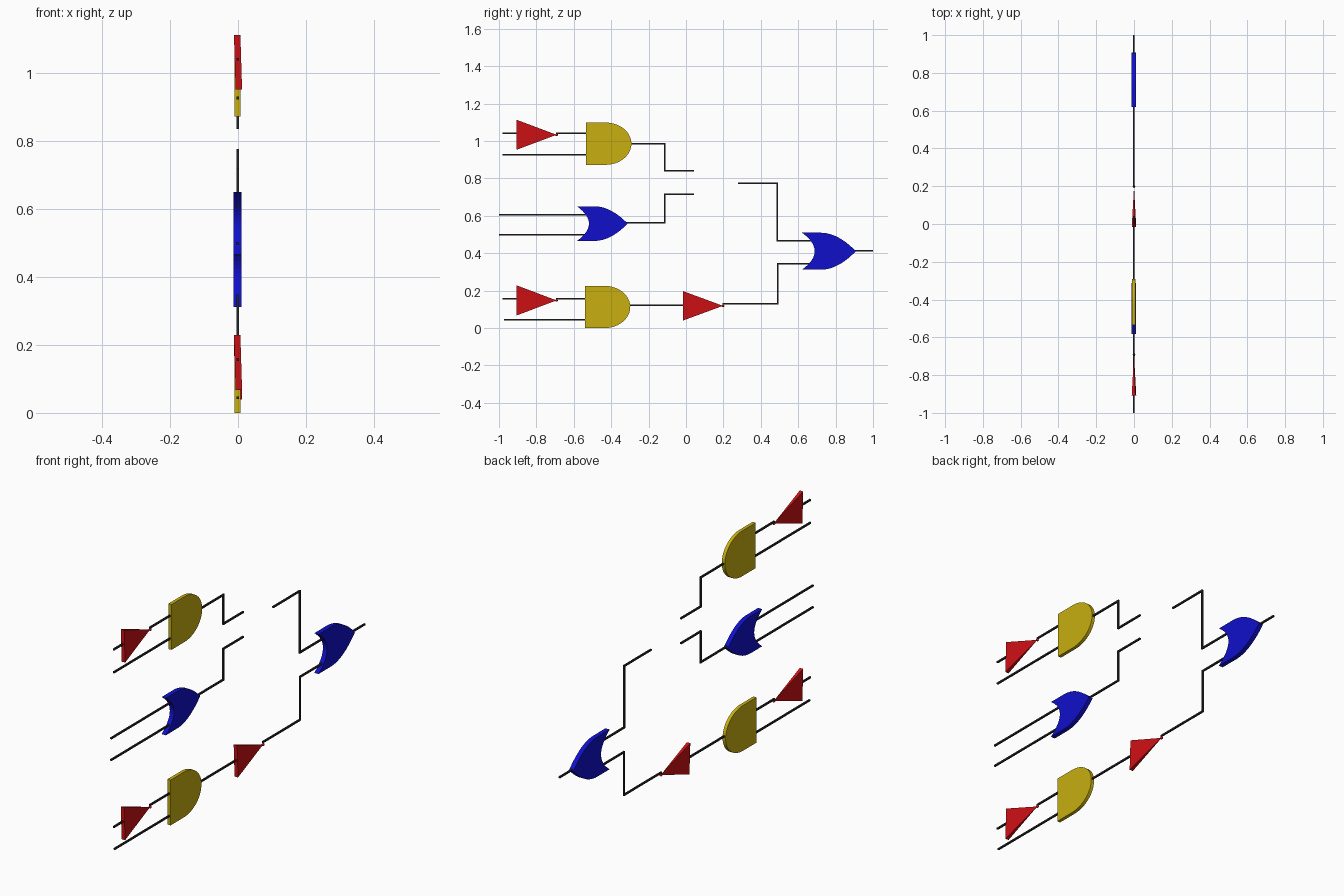
import bpy, bmesh, math
from mathutils import Vector

if "Cube" in bpy.data.objects:
    bpy.data.objects.remove(bpy.data.objects["Cube"])


def material(name, rgb):
    m = bpy.data.materials.new(name)
    m.diffuse_color = (*rgb, 1)
    m.use_nodes = True
    m.node_tree.nodes["Principled BSDF"].inputs["Base Color"].default_value = m.diffuse_color
    return m


RED = material("red", (0.6, 0.005, 0.007))
YELLOW = material("yellow", (0.58, 0.43, 0.005))
BLUE = material("blue", (0.005, 0.005, 0.6))
BLACK = material("black", (0.02, 0.02, 0.02))


def finish(bm, name, mat):
    bmesh.ops.recalc_face_normals(bm, faces=bm.faces)
    me = bpy.data.meshes.new(name)
    bm.to_mesh(me)
    bm.free()
    me.materials.append(mat)
    ob = bpy.data.objects.new(name, me)
    bpy.context.collection.objects.link(ob)
    return ob


def plate(name, outline, x0, x1, mat):
    """Extrude a (y, z) outline from x0 to x1."""
    bm = bmesh.new()
    face = bm.faces.new([bm.verts.new((x0, y, z)) for y, z in outline])
    new = bmesh.ops.extrude_face_region(bm, geom=[face])["geom"]
    moved = [v for v in new if isinstance(v, bmesh.types.BMVert)]
    bmesh.ops.translate(bm, verts=moved, vec=(x1 - x0, 0, 0))
    return finish(bm, name, mat)


def and_gate(name, y0, y1, z0, z1):
    zc, h, ym = (z0 + z1) / 2, (z1 - z0) / 2, y0 + 0.105
    arc = [(ym + (y1 - ym) * math.cos(a), zc + h * math.sin(a))
           for a in (math.pi * (i / 32 - 0.5) for i in range(33))]
    plate(name, [(y0, z0)] + arc + [(y0, z1)], -0.010, 0.007, YELLOW)


def or_gate(name, y0, notch, y1, z0, z1):
    zc, h = (z0 + z1) / 2, (z1 - z0) / 2
    ym = y0 + 0.34 * (y1 - y0)
    n = 14
    side = [(ym + (y1 - ym) * i / n, h * (1 - (i / n) ** 2)) for i in range(n + 1)]
    pts = [(y, zc - z) for y, z in side] + [(y, zc + z) for y, z in side[-2::-1]]
    back = [(notch - (notch - y0) * t * t, zc + h * t)
            for t in (1 - i / 8 for i in range(17))]
    plate(name, pts + back, -0.013, 0.010, BLUE)


def inverter(name, y0, y1, z0, z1):
    # thin, slightly twisted pyramid with a small bead on its tip
    zt = (z0 + z1) / 2
    bm = bmesh.new()
    base = [bm.verts.new((x, y0, z)) for x, z in
            ((-0.012, z1), (0.007, z1), (0.012, z0), (-0.007, z0))]
    tip = bm.verts.new((0, y1, zt))
    bm.faces.new(base)
    for i in range(4):
        bm.faces.new((base[i], base[(i + 1) % 4], tip))
    finish(bm, name, RED)
    bm = bmesh.new()
    bmesh.ops.create_uvsphere(bm, u_segments=12, v_segments=8, radius=0.007)
    bmesh.ops.translate(bm, verts=bm.verts, vec=(0, y1, zt))
    for f in bm.faces:
        f.smooth = True
    finish(bm, name + "_bead", RED)


def wire(name, *path, r=0.004):
    # mitred strip along a right-angled path
    p = [Vector(q) for q in path]
    norms = []
    for a, b in zip(p, p[1:]):
        d = (b - a).normalized()
        norms.append(Vector((-d.y, d.x)))
    offs = [norms[0]] + [a + b for a, b in zip(norms, norms[1:])] + [norms[-1]]
    left = [q + o * r for q, o in zip(p, offs)]
    right = [q - o * r for q, o in zip(p, offs)]
    plate(name, [tuple(v) for v in left + right[::-1]], -0.005, 0.003, BLACK)


# gates
and_gate("and_gate_top", -0.535, -0.292, 0.873, 1.099)
and_gate("and_gate_bottom", -0.541, -0.298, 0.0, 0.226)
or_gate("or_gate_middle", -0.583, -0.519, -0.312, 0.466, 0.651)
or_gate("or_gate_output", 0.620, 0.688, 0.908, 0.312, 0.510)

# inverters
inverter("inverter_top", -0.907, -0.692, 0.953, 1.114)
inverter("inverter_bottom", -0.907, -0.692, 0.067, 0.229)
inverter("inverter_middle", -0.017, 0.198, 0.040, 0.198)

# input wires
for tag, z in (("top", 1.042), ("bottom", 0.157)):
    wire("input_wire_" + tag, (-0.98, z), (-0.90, z))
    wire("inverter_link_" + tag, (-0.695, z), (-0.53, z))
wire("and_input_top", (-0.98, 0.928), (-0.53, 0.928))
wire("and_input_bottom", (-0.973, 0.045), (-0.53, 0.045))
wire("or_input_upper", (-1.0, 0.607), (-0.525, 0.607))
wire("or_input_lower", (-1.0, 0.499), (-0.525, 0.499))

# connecting wires
wire("and_output_top", (-0.295, 0.985), (-0.113, 0.985), (-0.113, 0.840), (0.043, 0.840))
wire("or_output_middle", (-0.318, 0.562), (-0.113, 0.562), (-0.113, 0.716), (0.043, 0.716))
wire("and_output_bottom", (-0.30, 0.122), (-0.012, 0.122))
wire("upper_feed", (0.277, 0.774), (0.487, 0.774), (0.487, 0.467), (0.68, 0.467))
wire("lower_feed", (0.195, 0.131), (0.490, 0.131), (0.490, 0.345), (0.68, 0.345))
wire("output_wire", (0.90, 0.413), (1.0, 0.413))
